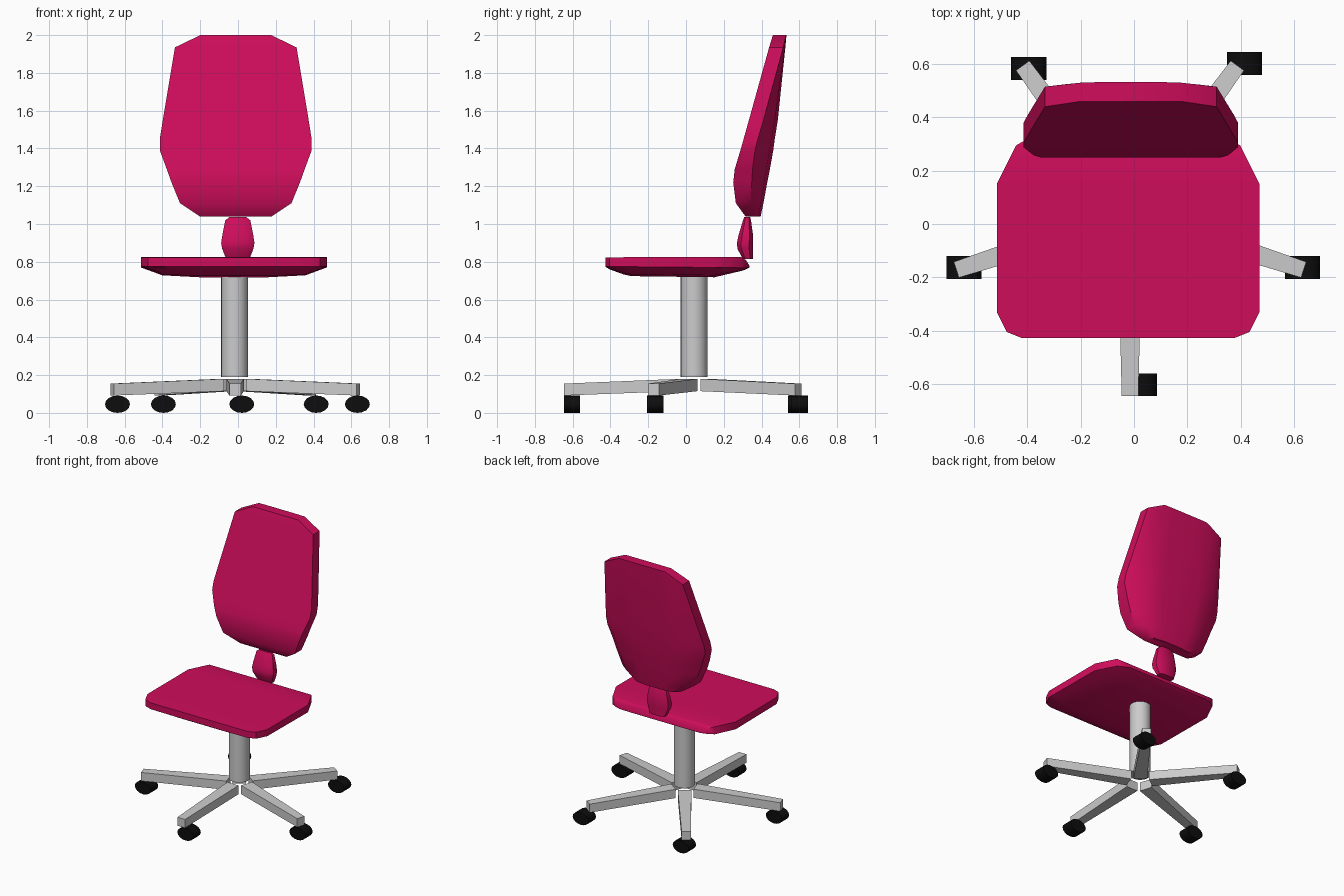
import bpy, bmesh, math
from mathutils import Vector

if "Cube" in bpy.data.objects:
    bpy.data.objects.remove(bpy.data.objects["Cube"])


def material(name, colour):
    m = bpy.data.materials.new(name)
    m.diffuse_color = (*colour, 1)
    m.use_nodes = True
    m.node_tree.nodes["Principled BSDF"].inputs["Base Color"].default_value = m.diffuse_color
    return m


fabric = material("red_fabric", (0.62, 0.004, 0.105))
rubber = material("black_rubber", (0.004, 0.004, 0.004))


def finish(name, bm, mat=None, angle=None):
    bmesh.ops.remove_doubles(bm, verts=bm.verts, dist=0.0005)
    bmesh.ops.recalc_face_normals(bm, faces=bm.faces)
    me = bpy.data.meshes.new(name)
    bm.to_mesh(me)
    bm.free()
    ob = bpy.data.objects.new(name, me)
    bpy.context.collection.objects.link(ob)
    if mat:
        me.materials.append(mat)
    if angle:
        bpy.ops.object.select_all(action='DESELECT')
        ob.select_set(True)
        bpy.context.view_layer.objects.active = ob
        bpy.ops.object.shade_smooth_by_angle(angle=math.radians(angle))
    return ob


def loft(name, sections, mat=None, angle=None):
    """Skin a list of equal-length closed sections and cap both ends."""
    bm = bmesh.new()
    rings = [[bm.verts.new(p) for p in s] for s in sections]
    n = len(rings[0])
    for a, b in zip(rings, rings[1:]):
        for i in range(n):
            j = (i + 1) % n
            bm.faces.new((a[i], a[j], b[j], b[i]))
    bm.faces.new(rings[0])
    bm.faces.new(rings[-1])
    return finish(name, bm, mat, angle)


def cushion(name, rows, place):
    """Each row: position, half width, face, rim and domed shell depth."""
    sections = []
    for t, w, face, rim, shell in rows:
        half = [(w, face), (w, rim), (w * .77, rim + (shell - rim) * .8), (w * .37, shell)]
        loop = half + [(-u, v) for u, v in reversed(half)]
        sections.append([place(t, u, v) for u, v in loop])
    return loft(name, sections, fabric, 38)


# Seat: rows run front to back
cushion("seat", [
    (-.427, .400, .822, .775, .774), (-.405, .455, .823, .775, .760),
    (-.330, .4925, .824, .775, .733), (-.29, .4925, .824, .774, .724),
    (.150, .4925, .824, .770, .718), (.295, .420, .824, .768, .752),
    (.318, .380, .808, .768, .760), (.336, .330, .778, .770, .769),
], lambda t, u, v: (u - .022, t, v))

# Backrest: rows run bottom to top, with a lumbar bulge
cushion("backrest", [
    (1.04, .19, .315, .345, .395), (1.11, .295, .264, .342, .410),
    (1.22, .34, .250, .348, .430), (1.29, .365, .258, .352, .444),
    (1.39, .402, .288, .365, .462), (1.45, .402, .305, .380, .470),
    (1.55, .386, .333, .410, .486), (1.935, .322, .440, .515, .526),
    (2.0, .1875, .460, .530, .532),
], lambda t, u, v: (u - .012, v, t))

# Neck joining seat and backrest: z, half width, front y, back y
neck = []
for z, w, y0, y1 in [(.815, .062, .300, .355), (.87, .083, .272, .355), (.90, .088, .270, .356),
                     (.94, .082, .278, .355), (1.02, .066, .302, .344), (1.036, .045, .308, .340)]:
    c, d = (y0 + y1) / 2, (y1 - y0) / 2
    loop = [(w, -d * .5), (w, d * .5), (w * .6, d), (-w * .6, d),
            (-w, d * .5), (-w, -d * .5), (-w * .6, -d), (w * .6, -d)]
    neck.append([(x - .001, c + y, z) for x, y in loop])
loft("back_support", neck, fabric, 50)

# Column
def ring(cx, cy, z, r, n):
    return [(cx + r * math.cos(2 * math.pi * i / n), cy + r * math.sin(2 * math.pi * i / n), z)
            for i in range(n)]


loft("column", [ring(-.018, .043, z, .071, 24) for z in (.19, .73)], None, 40)

# Five tapering base legs around an open centre
hub = Vector((-.015, .04, 0))
for k in range(5):
    a = math.radians(270 + 72 * k)
    out, side = Vector((math.cos(a), math.sin(a), 0)), Vector((-math.sin(a), math.cos(a), 0))
    ends = []
    for r, w, z0, z1 in [(.078, .046, .115, .18), (.685, .031, .092, .155)]:
        ends.append([hub + out * r + side * s * w + Vector((0, 0, z))
                     for s, z in [(-1, z0), (1, z0), (1, z1), (-1, z1)]])
    loft(f"base_leg_{k + 1}", ends)

# Casters: squat oval rollers, all turned the same way
for k, (x, y) in enumerate([(.02, -.603), (.632, -.163), (.414, .602), (-.395, .583), (-.638, -.163)]):
    sections = []
    for y_end in (-.043, .043):
        sections.append([(x + .066 * math.cos(2 * math.pi * i / 16), y + y_end,
                          .046 + .046 * math.sin(2 * math.pi * i / 16)) for i in range(16)])
    loft(f"caster_{k + 1}", sections, rubber, 40)
